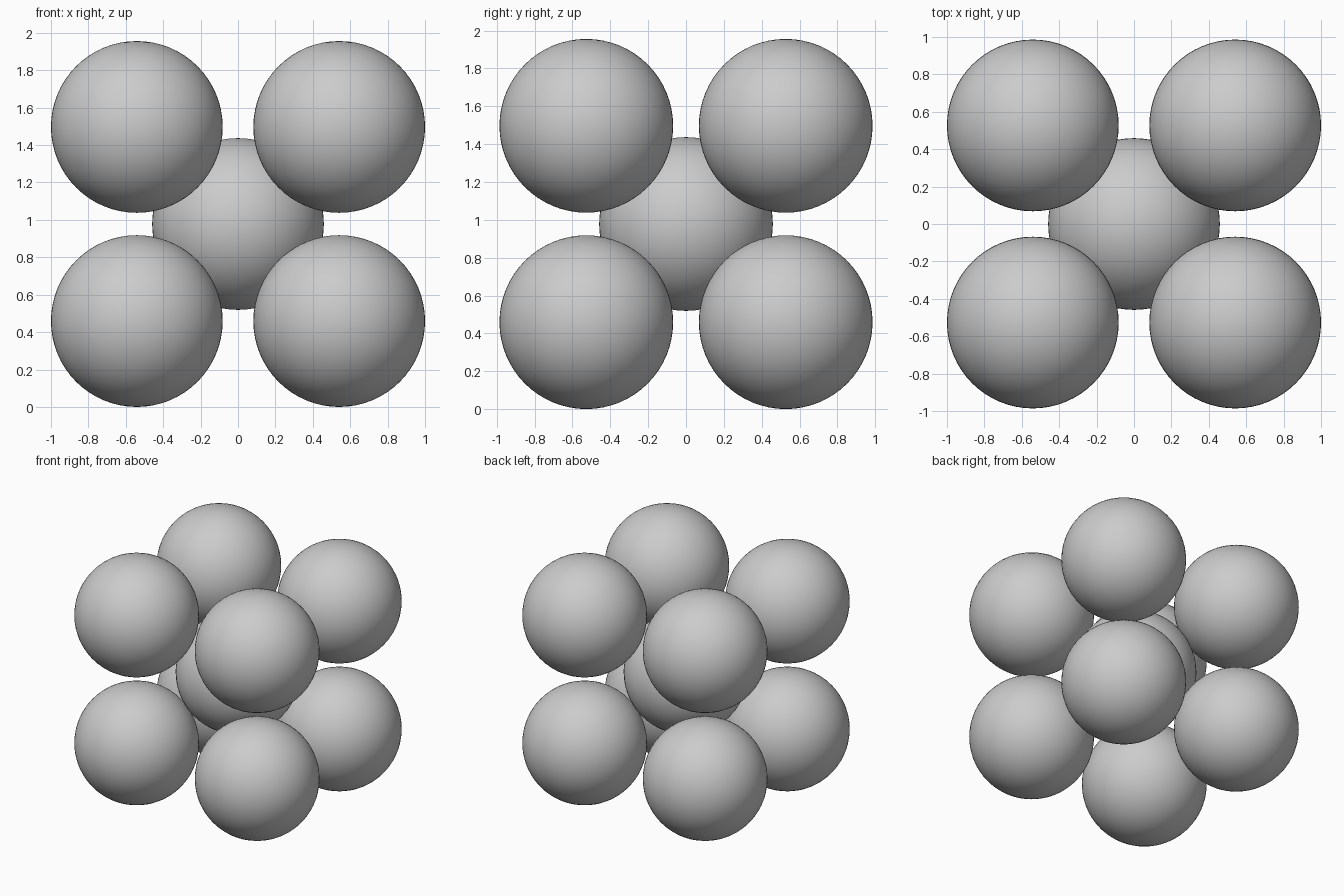
import bpy
from itertools import product

if "Cube" in bpy.data.objects:
    bpy.data.objects.remove(bpy.data.objects["Cube"])

R = 0.459                        # sphere radius
DX, DY, DZ = 0.541, 0.527, 0.519  # half spacing of the lattice
MID = R + DZ                     # height of the centre


def ball(name, x, y, z):
    bpy.ops.mesh.primitive_uv_sphere_add(segments=64, ring_count=32, radius=R,
                                         location=(x, y, z))
    bpy.context.object.name = name
    bpy.ops.object.shade_smooth()


# Centre sphere
ball("centre_sphere", 0, 0, MID)

# Eight corner spheres
for sx, sy, sz in product((-1, 1), repeat=3):
    name = "_".join(("corner_sphere",
                     "right" if sx > 0 else "left",
                     "back" if sy > 0 else "front",
                     "top" if sz > 0 else "bottom"))
    ball(name, sx * DX, sy * DY, MID + sz * DZ)
